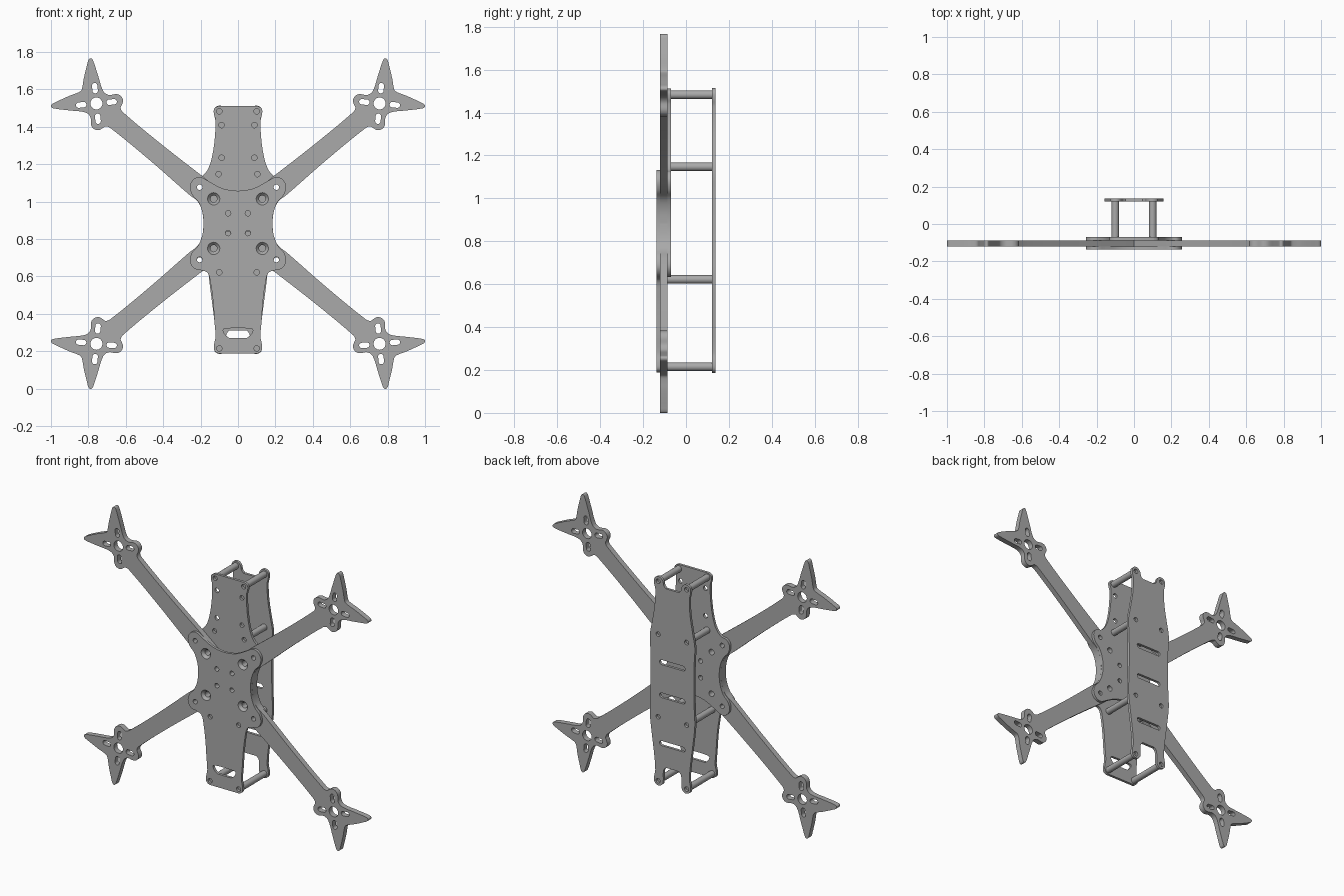
import bpy, bmesh, math
from mathutils import Vector

if "Cube" in bpy.data.objects:
    bpy.data.objects.remove(bpy.data.objects["Cube"])

MID = 0.8825                       # height of the arm cross centre
grey = bpy.data.materials.new("carbon grey")
grey.diffuse_color = (0.40, 0.40, 0.40, 1)
grey.use_nodes = True
grey.node_tree.nodes["Principled BSDF"].inputs["Base Color"].default_value = grey.diffuse_color


def smooth(pts, n=5):
    """Smooth closed outline through (x, z) points; a third item marks a sharp corner."""
    p = [Vector(q[:2]) for q in pts]
    k = len(p)
    tan = [Vector((0, 0)) if len(q) > 2 else (p[(i + 1) % k] - p[i - 1]).normalized()
           for i, q in enumerate(pts)]
    out = []
    for i in range(k):
        j = (i + 1) % k
        a, d = p[i], p[j]
        out.append(a)
        if len(pts[i]) > 2 and len(pts[j]) > 2:
            continue
        h = (d - a).length / 3
        b, c = a + tan[i] * h, d - tan[j] * h
        for s in range(1, n):
            t = s / n
            out.append(a * (1-t)**3 + b * 3*t*(1-t)**2 + c * 3*t*t*(1-t) + d * t**3)
    return out


def circle(x, z, r, n=20):
    return [Vector((x + r * math.cos(2 * math.pi * i / n),
                    z + r * math.sin(2 * math.pi * i / n))) for i in range(n)]


def slot(x, z, length, width, angle=0.0, n=8):
    """Round-ended slot."""
    pts = []
    for side in (0, 1):
        off = (length - width) / 2 * (1 - 2 * side)
        for i in range(n + 1):
            a = -math.pi / 2 + math.pi * (i / n + side)
            u, v = off + width / 2 * math.cos(a), width / 2 * math.sin(a)
            pts.append(Vector((x + u * math.cos(angle) - v * math.sin(angle),
                               z + u * math.sin(angle) + v * math.cos(angle))))
    return pts


def both(holes):
    """Circles on both sides of the centre line."""
    return [circle(s * x, z, r) for x, z, r in holes for s in (-1, 1)]


def mirrored(half):
    """Close a right-hand half outline (top to bottom) with its mirror image."""
    return half + [(-q[0],) + tuple(q[1:]) for q in reversed(half) if q[0] > 0]


def finish(ob):
    ob.data.materials.append(grey)
    bpy.ops.object.select_all(action='DESELECT')
    ob.select_set(True)
    bpy.context.view_layer.objects.active = ob
    bpy.ops.object.shade_smooth_by_angle(angle=math.radians(35))


def plate(name, loops, y0, y1, sinks=(), sx=1, flip=False):
    """Sheet from an outline and hole loops; sinks are (x, z, r, back_r) countersinks."""
    bm = bmesh.new()
    edges = []
    for loop in loops:
        vs = [bm.verts.new((sx * q.x, y0, 2 * MID - q.y if flip else q.y)) for q in loop]
        edges += [bm.edges.new((vs[i - 1], vs[i])) for i in range(len(vs))]
    bmesh.ops.triangle_fill(bm, use_beauty=True, edges=edges, normal=(0, -1, 0))
    ext = bmesh.ops.extrude_face_region(bm, geom=bm.faces[:], use_keep_orig=True)
    back = [g for g in ext["geom"] if isinstance(g, bmesh.types.BMVert)]
    for v in back:
        v.co.y = y1
        for x, z, r, rb in sinks:
            d = Vector((v.co.x - x, 0, v.co.z - z))
            if d.length < r * 1.02:
                v.co.x, v.co.z = x + d.x * rb / r, z + d.z * rb / r
    bmesh.ops.recalc_face_normals(bm, faces=bm.faces)
    me = bpy.data.meshes.new(name)
    bm.to_mesh(me)
    bm.free()
    ob = bpy.data.objects.new(name, me)
    bpy.context.collection.objects.link(ob)
    finish(ob)


C = True                           # sharp corner mark
Y = (-0.1375, -0.121, -0.087, -0.0705, 0.121, 0.1375)

# Shared clamp shape: bolt lobes joined by a concave waist
waist = [(0.235, 1.122), (0.257, 1.085), (0.246, 1.038), (0.213, 1.0), (0.191, 0.945)]
waist = waist + [(0.184, MID)] + [(x, 2 * MID - z) for x, z in reversed(waist)]
clamp_holes = [(0.205, 1.077, 0.0145), (0.205, 0.69, 0.0145),
               (0.053, 0.938, 0.0145), (0.053, 0.832, 0.0145)]

# Front plate with countersunk bolts and strap opening
front_half = [(0, 1.058), (0.08, 1.07), (0.15, 1.105), (0.2, 1.131)] + waist + [
    (0.2, 0.634), (0.162, 0.618), (0.146, 0.56), (0.133, 0.46), (0.126, 0.36), (0.12, 0.28),
    (0.128, 0.235), (0.126, 0.203), (0.105, 0.188, C)]
bolts = [(s * 0.13, z) for s in (-1, 1) for z in (1.015, 0.75)]
opening = smooth(mirrored([(0.065, 0.322), (0.08, 0.312), (0.065, 0.285), (0.048, 0.272, C)]), 3)
plate("front_plate",
      [smooth(mirrored(front_half)), opening] + [circle(x, z, 0.033) for x, z in bolts]
      + both(clamp_holes + [(0.1, 0.215, 0.0145), (0.1, 0.622, 0.0145)]),
      Y[0], Y[1], sinks=[(x, z, 0.033, 0.018) for x, z in bolts])

# Middle plate, reaching upward
mid_half = [(0.105, 1.511, C), (0.127, 1.497), (0.129, 1.47), (0.121, 1.44), (0.124, 1.34),
            (0.14, 1.235), (0.163, 1.17), (0.2, 1.131)] + waist + [
            (0.2, 0.634), (0.15, 0.66), (0.08, 0.695), (0, 0.707)]
plate("middle_plate",
      [smooth(mirrored(mid_half))] + [circle(x, z, 0.018) for x, z in bolts]
      + both(clamp_holes + [(0.1, 1.483, 0.0145), (0.088, 1.409, 0.0145),
                            (0.088, 1.235, 0.0145), (0.104, 1.147, 0.0145)]),
      Y[2], Y[3])

# Back plate with end notches and strap slots
back_half = [(0.045, 1.45, C), (0.06, 1.465), (0.066, 1.49), (0.085, 1.511), (0.11, 1.511),
             (0.127, 1.495), (0.128, 1.465), (0.12, 1.43), (0.124, 1.33), (0.142, 1.22),
             (0.158, 1.13), (0.154, 1.03), (0.152, 0.885), (0.154, 0.74), (0.158, 0.63),
             (0.145, 0.51), (0.127, 0.37), (0.12, 0.28), (0.128, 0.235), (0.126, 0.203),
             (0.108, 0.188), (0.085, 0.188), (0.066, 0.21), (0.062, 0.29), (0.045, 0.312, C)]
plate("back_plate",
      [smooth(mirrored(back_half))] + [slot(0, z, 0.18, 0.03) for z in (0.975, 0.765, 0.46)]
      + both([(0.1, z, 0.0145) for z in (0.215, 0.622, 1.147, 1.483)]),
      Y[4], Y[5])

# Arms: one drawn along its own axis, then mirrored to four
ANG = math.radians(39.5)
MX, MZ = 0.757, 1.525


def to_world(u, v):
    return (MX + u * math.cos(ANG) - v * math.sin(ANG),
            MZ + u * math.sin(ANG) + v * math.cos(ANG))


half = [(0.107, 0), (0.114, 0.02), (0.137, 0.06), (0.171, 0.13), (0.181, 0.155),
        (0.175, 0.168), (0.16, 0.166), (0.09, 0.122), (0.013, 0.074), (-0.022, 0.077),
        (-0.05, 0.106), (-0.075, 0.114), (-0.1, 0.103), (-0.11, 0.08), (-0.115, 0.064),
        (-0.14, 0.054), (-0.42, 0.053)]
outline = [to_world(u, v) for u, v in half]
outline += [to_world(-0.69, 0.061) + (C,), (0, 0.98, C), (0, MID, C), (0.184, MID, C),
            (0.191, 0.945), (0.215, 1.0), to_world(-0.69, -0.061)]
outline += [to_world(u, -v) for u, v in reversed(half[1:])]
arm_loops = [smooth(outline), circle(MX, MZ, 0.032, 28), circle(0.13, 1.015, 0.018),
             circle(0.205, 1.077, 0.0145), circle(0.053, 0.938, 0.0145)]
for k in range(4):
    a = math.radians(45 + 90 * k)
    arm_loops.append(slot(*to_world(0.082 * math.cos(a), 0.082 * math.sin(a)),
                          0.056, 0.029, ANG + a))
for side, sx in (("left", -1), ("right", 1)):
    for level, flip in (("upper", False), ("lower", True)):
        plate(f"{level}_{side}_arm", arm_loops, Y[1], Y[2], sx=sx, flip=flip)

# Standoff posts between the plates
for z, start in ((0.215, Y[1]), (0.622, Y[1]), (1.147, Y[3]), (1.483, Y[3])):
    for x in (-0.1, 0.1):
        bpy.ops.mesh.primitive_cylinder_add(
            vertices=24, radius=0.02, depth=Y[4] - start,
            location=(x, (start + Y[4]) / 2, z), rotation=(math.pi / 2, 0, 0))
        post = bpy.context.object
        post.name = "standoff"
        finish(post)
